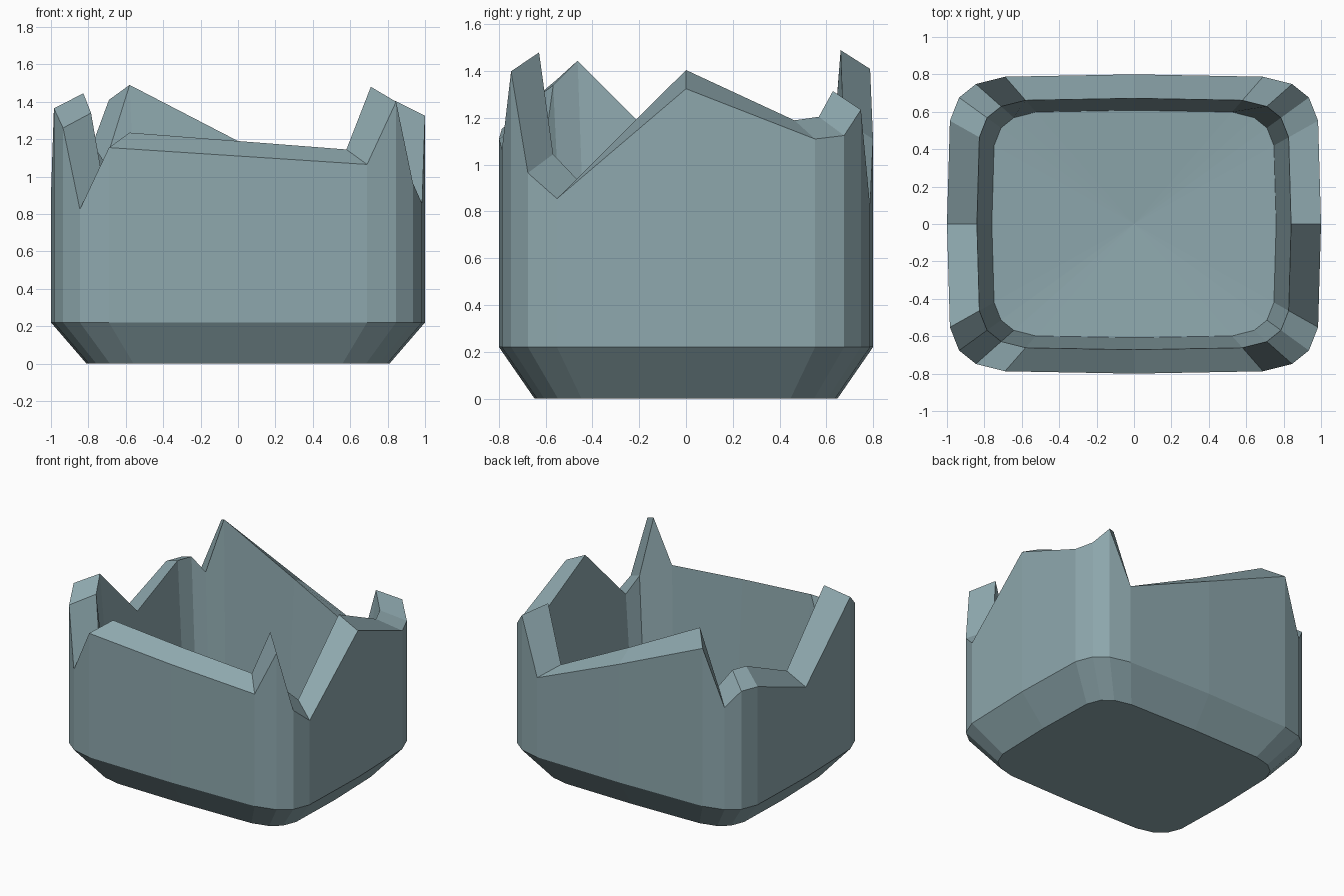
import bpy
import bmesh
from math import sin, cos, radians, copysign

cube = bpy.data.objects.get("Cube")
if cube:
    bpy.data.objects.remove(cube)

HALF_X, HALF_Y, ROUNDNESS = 1.0, 0.8, 0.316
LIP = 0.08  # the inner edge of the break stands higher than the outer one

# Broken rim heights, counterclockwise from +x
RIM = [1.325, 1.11, 1.125, 1.235, 0.82,
       1.11, 1.41, 0.99, 1.11, 1.11,
       0.90, 1.365, 1.26, 0.825, 1.155,
       1.11, 1.065, 1.40, 0.965, 0.855]
SIDES = len(RIM)


def soft(value):
    """Push a sine or cosine outward to make a rounded rectangle."""
    return 0.0 if abs(value) < 1e-6 else copysign(abs(value) ** ROUNDNESS, value)


def ring(bm, scale, heights):
    verts = []
    for i, z in enumerate(heights):
        a = radians(360 * i / SIDES)
        verts.append(bm.verts.new((HALF_X * scale * soft(cos(a)),
                                   HALF_Y * scale * soft(sin(a)), z)))
    return verts


def bridge(bm, lower, upper):
    for i in range(SIDES):
        j = (i + 1) % SIDES
        bm.faces.new((lower[i], lower[j], upper[j], upper[i]))


bm = bmesh.new()

# Rings from the base, up the outside, over the break and down the inside
rings = [
    ring(bm, 0.81, [0.0] * SIDES),
    ring(bm, 1.0, [0.22] * SIDES),
    ring(bm, 1.0, RIM),
    ring(bm, 0.84, [z + LIP for z in RIM]),
    ring(bm, 0.76, [0.22] * SIDES),
]
for lower, upper in zip(rings, rings[1:]):
    bridge(bm, lower, upper)

# Flat underside and slightly dished floor
bm.faces.new(rings[0][::-1])
centre = bm.verts.new((0, 0, 0.18))
floor = rings[-1]
for i in range(SIDES):
    bm.faces.new((floor[i], floor[(i + 1) % SIDES], centre))

bmesh.ops.recalc_face_normals(bm, faces=bm.faces)
mesh = bpy.data.meshes.new("broken_pot")
bm.to_mesh(mesh)
bm.free()

# Single blue grey colour
colour = (0.27, 0.39, 0.42, 1.0)
mat = bpy.data.materials.new("blue_grey")
mat.use_nodes = True
mat.diffuse_color = colour
for node in mat.node_tree.nodes:
    if node.type == 'BSDF_PRINCIPLED':
        node.inputs["Base Color"].default_value = colour
mesh.materials.append(mat)

pot = bpy.data.objects.new("broken_pot", mesh)
bpy.context.scene.collection.objects.link(pot)
